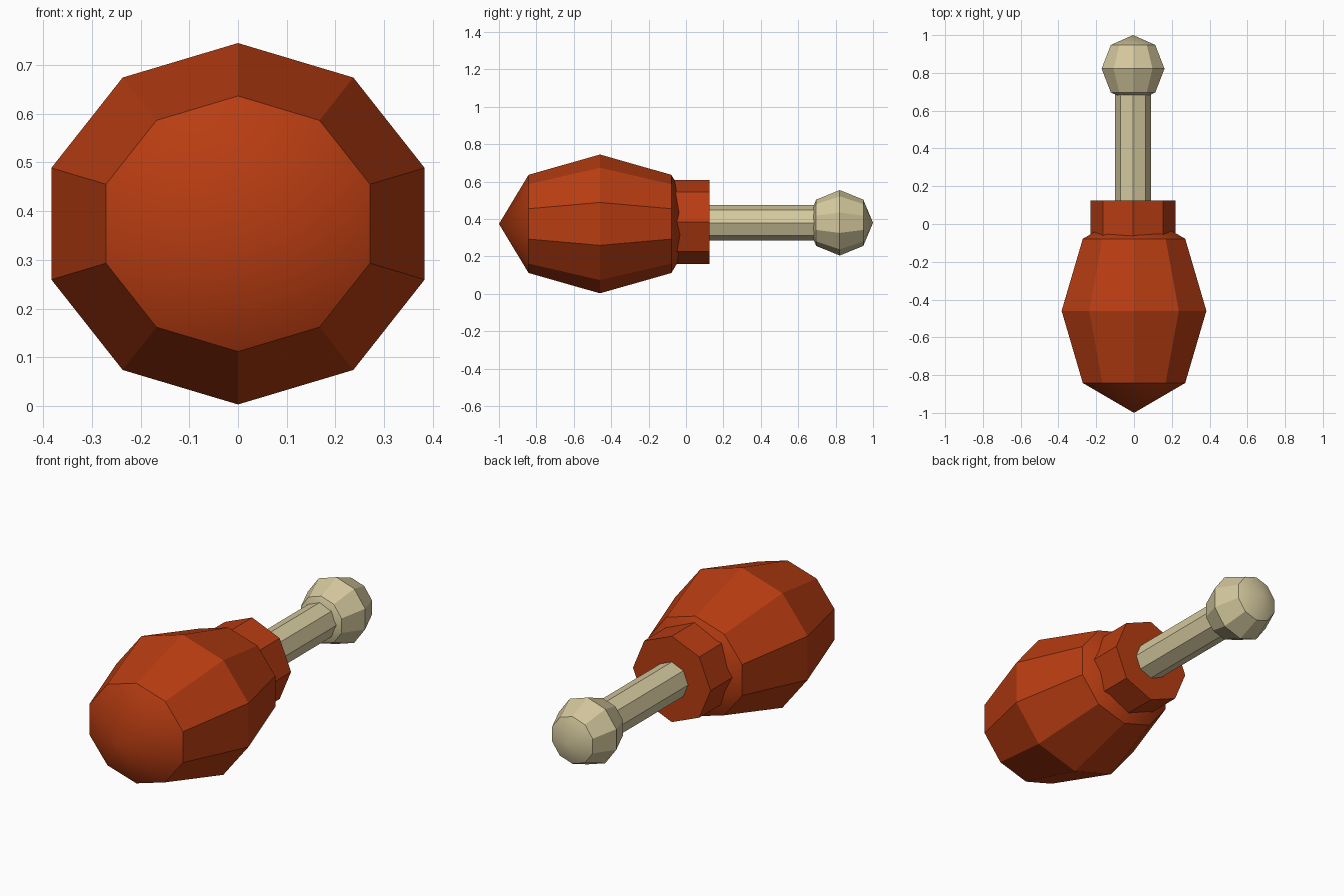
import bpy, bmesh
from math import sin, cos, pi, radians

default = bpy.data.objects.get("Cube")
if default:
    bpy.data.objects.remove(default, do_unlink=True)


def make_material(name, rgb):
    mat = bpy.data.materials.new(name)
    mat.use_nodes = True
    mat.diffuse_color = (*rgb, 1)
    bsdf = next(n for n in mat.node_tree.nodes if n.type == 'BSDF_PRINCIPLED')
    bsdf.inputs["Base Color"].default_value = (*rgb, 1)
    return mat


def lathe(name, profile, sides, centre, mat, width=1.0):
    """Revolve (radius, y) points around the y axis, first corner pointing up."""
    bm = bmesh.new()
    rings = []
    for r, y in profile:
        if r < 0.001:
            rings.append([bm.verts.new((0, y, 0))] * sides)
        else:
            angles = [pi / 2 + 2 * pi * i / sides for i in range(sides)]
            rings.append([bm.verts.new((r * cos(a) * width, y, r * sin(a))) for a in angles])
    for a, b in zip(rings, rings[1:]):
        for i in range(sides):
            j = (i + 1) % sides
            bm.faces.new(dict.fromkeys((a[i], a[j], b[j], b[i])))
    # Flat caps on open ends
    for ring in (rings[0], rings[-1]):
        if ring[0] is not ring[1]:
            bm.faces.new(ring)
    bmesh.ops.recalc_face_normals(bm, faces=bm.faces)
    mesh = bpy.data.meshes.new(name)
    bm.to_mesh(mesh)
    bm.free()
    mesh.materials.append(mat)
    obj = bpy.data.objects.new(name, mesh)
    obj.location = centre
    bpy.context.collection.objects.link(obj)
    bpy.ops.object.select_all(action='DESELECT')
    obj.select_set(True)
    bpy.context.view_layer.objects.active = obj
    bpy.ops.object.shade_smooth_by_angle(angle=radians(30))
    return obj


def ball(radius, length, rings=4):
    return [(radius * sin(pi * i / rings), -length * cos(pi * i / rings)) for i in range(rings + 1)]


def rod(radius, start, end):
    return [(radius, start), (radius, end)]


meat = make_material("roasted red brown", (0.48, 0.046, 0.006))
bone = make_material("bone cream", (0.66, 0.58, 0.34))

# Meat: wide faceted body and a collar round the bone
lathe("meat_body", ball(0.371, 0.54), 10, (0, -0.46, 0.374), meat, width=1.086)
lathe("meat_collar", rod(0.225, -0.2, 0.125), 8, (-0.005, 0, 0.385), meat)

# Bone: shaft and end knob
lathe("bone_shaft", rod(0.095, 0.05, 0.75), 8, (-0.005, 0, 0.38), bone)
lathe("bone_knob", ball(0.175, 0.178), 10, (-0.005, 0.822, 0.38), bone)
